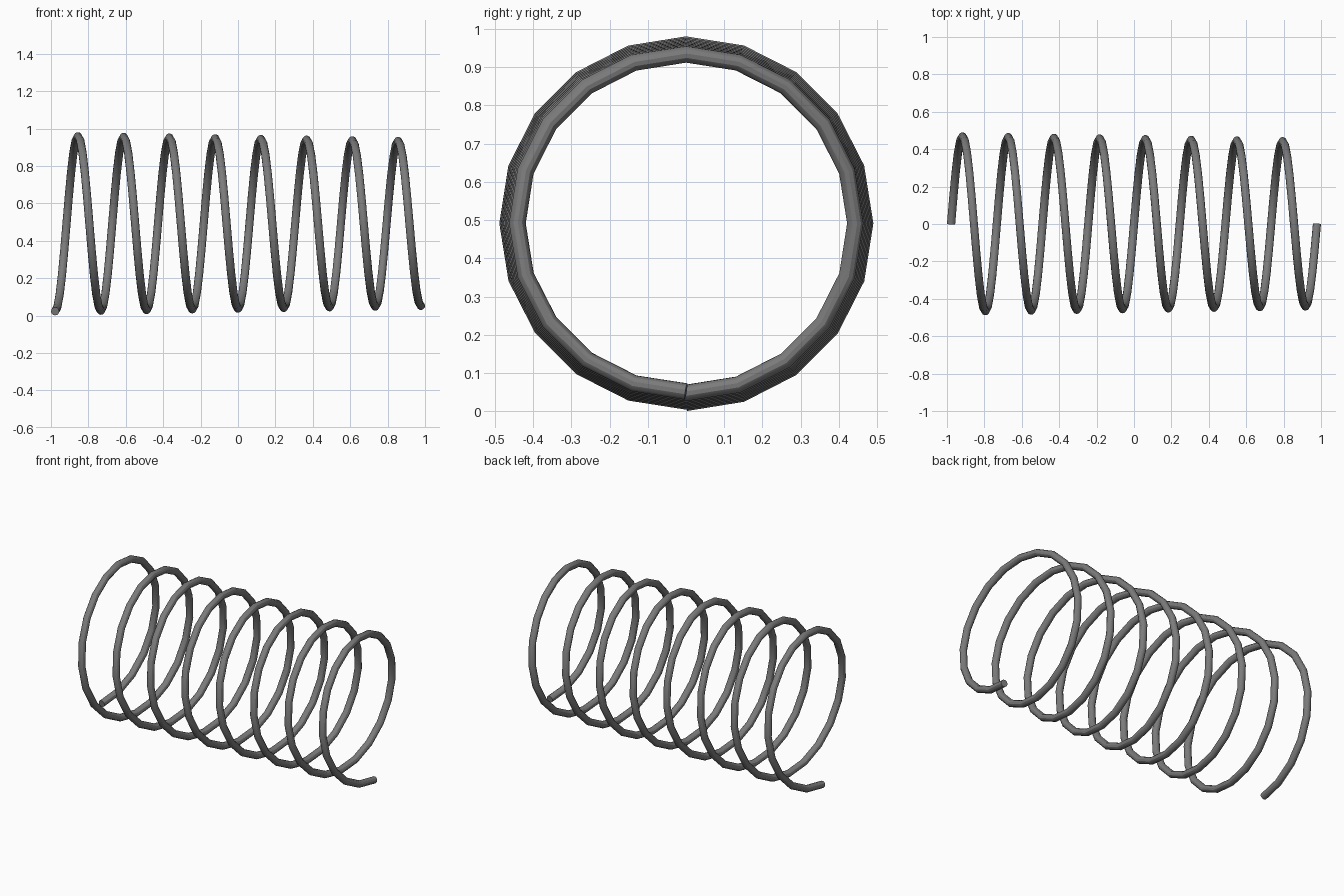
import bpy
from math import sin, cos, pi

if "Cube" in bpy.data.objects:
    bpy.data.objects.remove(bpy.data.objects["Cube"])

TURNS, STEPS = 8, 20          # coils and straight segments per coil
WIRE = 0.022                  # wire radius
HALF = 1 - WIRE               # half length of the centre line
R_START, R_END = 0.469, 0.44  # coil radius narrows slightly
CENTRE_Z = 0.492

# Helical path along x, starting and ending at the bottom
curve = bpy.data.curves.new("coil_spring", 'CURVE')
curve.dimensions = '3D'
path = curve.splines.new('POLY')
count = TURNS * STEPS
path.points.add(count)
for i, point in enumerate(path.points):
    f = i / count
    a = 2 * pi * TURNS * f
    r = R_START + (R_END - R_START) * f
    point.co = (-HALF + 2 * HALF * f, r * sin(a), CENTRE_Z - r * cos(a), 1)
path.use_smooth = True

# Round wire section with closed ends
curve.bevel_depth = WIRE
curve.bevel_resolution = 4
curve.use_fill_caps = True

# Dark steel
steel = bpy.data.materials.new("dark_steel")
steel.diffuse_color = (0.2, 0.2, 0.2, 1)
steel.use_nodes = True
steel.node_tree.nodes["Principled BSDF"].inputs["Base Color"].default_value = steel.diffuse_color
curve.materials.append(steel)

spring = bpy.data.objects.new("coil_spring", curve)
bpy.context.collection.objects.link(spring)

# Turn into a mesh, keeping the cut ends sharp
bpy.context.view_layer.objects.active = spring
spring.select_set(True)
bpy.ops.object.convert(target='MESH')
bpy.ops.object.shade_smooth_by_angle()
